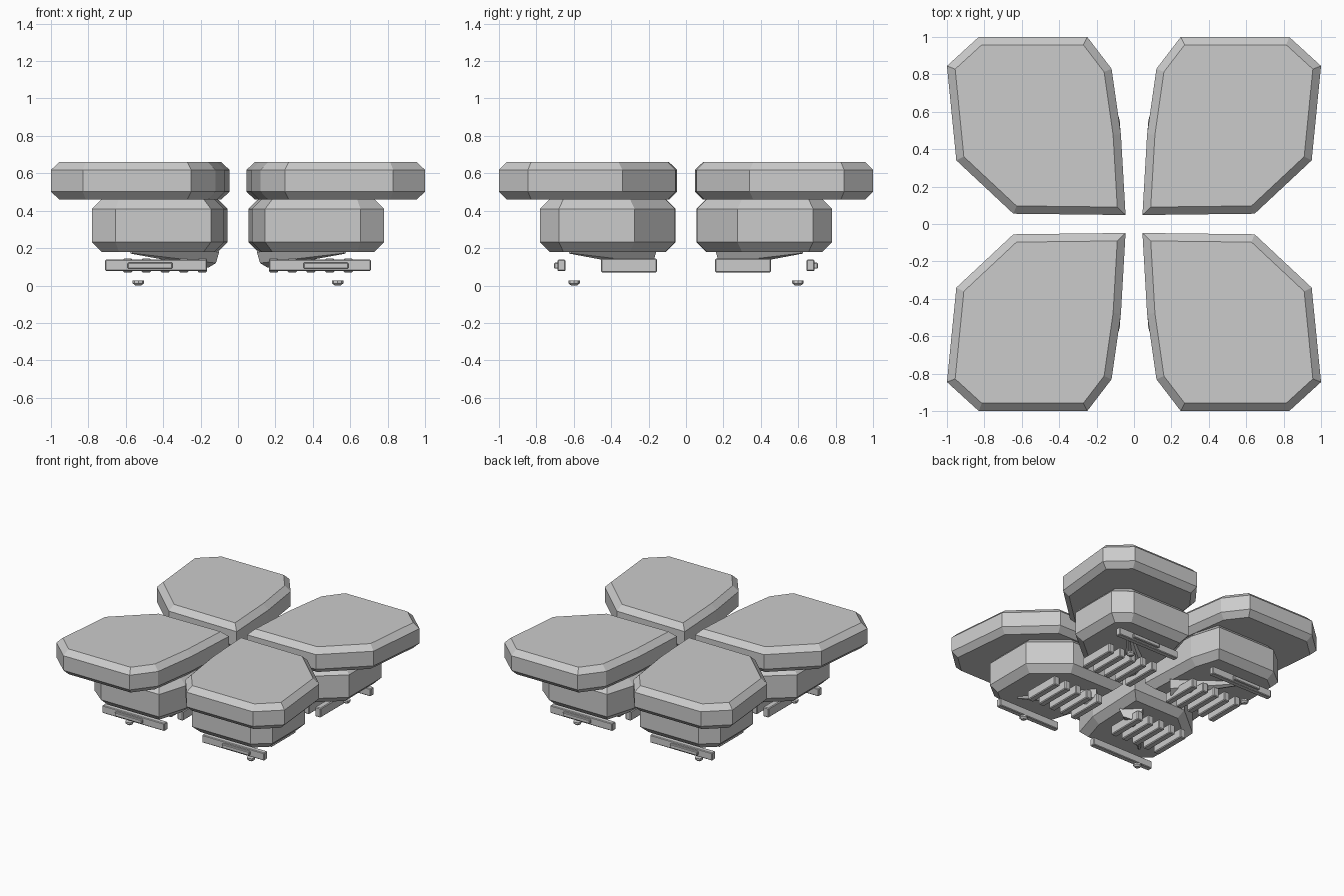
import bpy, bmesh
from mathutils import Vector, Matrix

cube = bpy.data.objects.get("Cube")
if cube:
    bpy.data.objects.remove(cube, do_unlink=True)

grey = bpy.data.materials.new("light grey")
grey.use_nodes = True
grey.diffuse_color = (0.6, 0.6, 0.6, 1)
grey.node_tree.nodes["Principled BSDF"].inputs["Base Color"].default_value = (0.6, 0.6, 0.6, 1)


def finish(name, bm):
    """Turn one quadrant's part into an object mirrored to all four quadrants."""
    bmesh.ops.recalc_face_normals(bm, faces=bm.faces)
    mesh = bpy.data.meshes.new(name)
    bm.to_mesh(mesh)
    bm.free()
    mesh.materials.append(grey)
    obj = bpy.data.objects.new(name, mesh)
    bpy.context.collection.objects.link(obj)
    mod = obj.modifiers.new("four_quadrants", 'MIRROR')
    mod.use_axis = (True, True, False)
    mod.use_clip = False
    mod.use_mirror_merge = False
    return obj


def slab(name, outline, z0, z1, bevel):
    """Prism with chamfered top and bottom rims."""
    bm = bmesh.new()
    face = bm.faces.new([bm.verts.new((x, y, z0)) for x, y in outline])
    new = bmesh.ops.extrude_face_region(bm, geom=[face], use_keep_orig=True)["geom"]
    for v in new:
        if isinstance(v, bmesh.types.BMVert):
            v.co.z = z1
    bmesh.ops.recalc_face_normals(bm, faces=bm.faces)
    rims = [e for e in bm.edges if abs(e.verts[0].co.z - e.verts[1].co.z) < 1e-5]
    bmesh.ops.bevel(bm, geom=rims, offset=bevel, segments=1, affect='EDGES')
    return finish(name, bm)


def add_box(bm, lo, hi, bevel=0.0):
    lo, hi = Vector(lo), Vector(hi)
    matrix = Matrix.Translation((lo + hi) / 2) @ Matrix.Diagonal((hi - lo).to_4d())
    verts = bmesh.ops.create_cube(bm, size=1, matrix=matrix)["verts"]
    if bevel:
        edges = list({e for v in verts for e in v.link_edges})
        bmesh.ops.bevel(bm, geom=edges, offset=bevel, segments=1, affect='EDGES')


# Wide top pads
slab("top_pad", [(0.25, 1), (0.83, 1), (1, 0.845), (0.95, 0.34), (0.645, 0.055),
                 (0.045, 0.048), (0.07, 0.48), (0.12, 0.83)], 0.46, 0.66, 0.042)

# Narrower bodies below
slab("lower_body", [(0.145, 0.78), (0.655, 0.78), (0.78, 0.68), (0.78, 0.275),
                    (0.52, 0.058), (0.055, 0.055), (0.075, 0.55)], 0.18, 0.462, 0.052)

# Tapered keel running diagonally under each body
bm = bmesh.new()
start, end = Vector((0.16, 0.22, 0.18)), Vector((0.57, 0.62, 0.18))
axis = end - start
turn = axis.to_track_quat('Z', 'Y').to_matrix().to_4x4()
bmesh.ops.create_cone(bm, cap_ends=True, segments=8, radius1=0.085, radius2=0.01,
                      depth=axis.length, matrix=Matrix.Translation((start + end) / 2) @ turn)
finish("keel", bm)

# Row of grille slats
bm = bmesh.new()
for i in range(5):
    x = 0.19 + 0.1 * i
    add_box(bm, (x - 0.025, 0.155, 0.07), (x + 0.025, 0.455, 0.145), 0.006)
finish("slats", bm)

# Outer bar with raised strip
bm = bmesh.new()
add_box(bm, (0.165, 0.645, 0.077), (0.71, 0.687, 0.138), 0.005)
add_box(bm, (0.35, 0.68, 0.09), (0.59, 0.705, 0.123), 0.005)
finish("outer_bar", bm)

# Small foot discs
bm = bmesh.new()
for z, r0, r1, h in ((0.006, 0.016, 0.03, 0.012), (0.019, 0.03, 0.03, 0.014)):
    bmesh.ops.create_cone(bm, cap_ends=True, segments=8, radius1=r0, radius2=r1, depth=h,
                          matrix=Matrix.Translation((0.533, 0.598, z)))
finish("foot_disc", bm)
